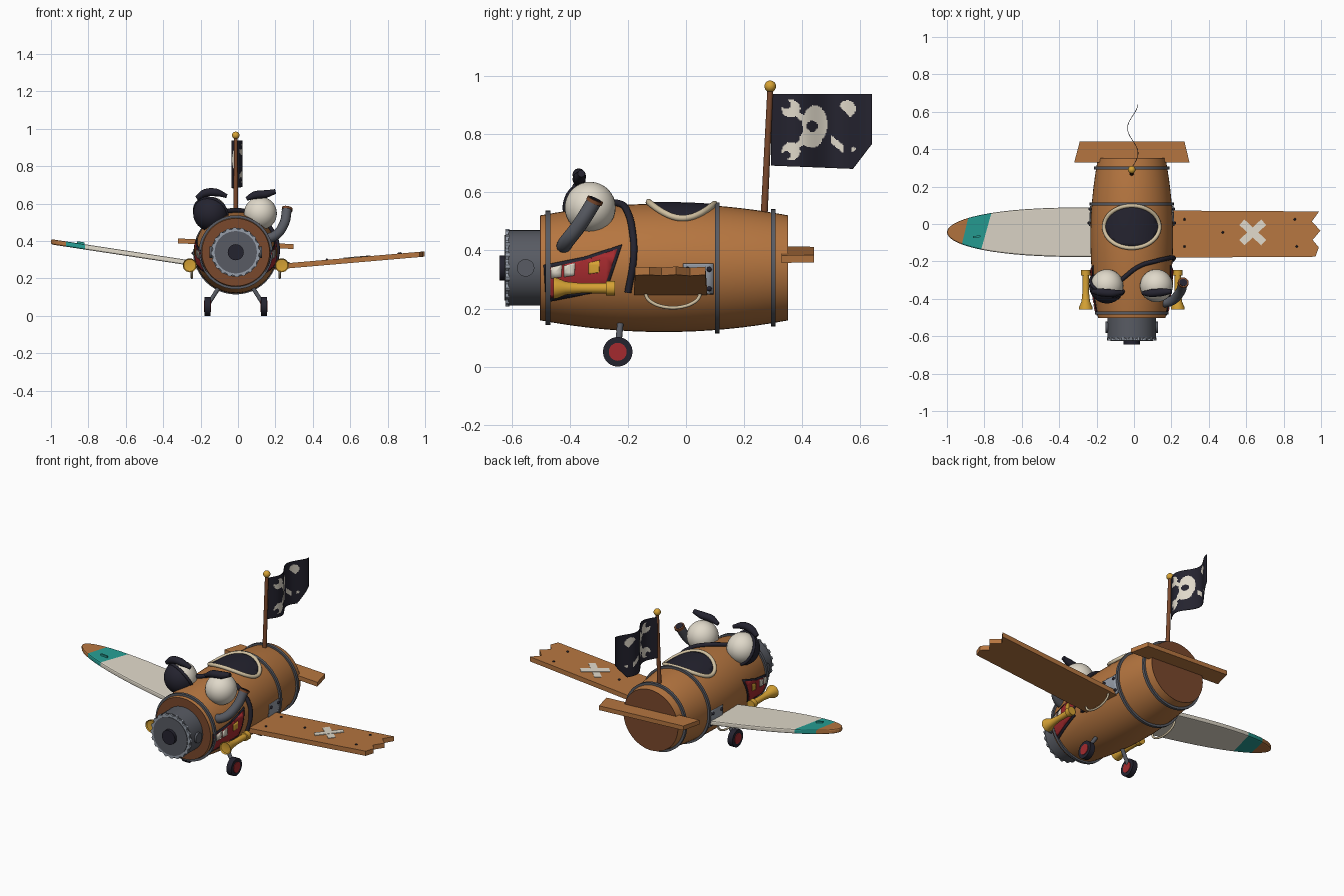
import bpy, bmesh, math
from mathutils import Vector, Matrix

cube = bpy.data.objects.get("Cube")
if cube:
    bpy.data.objects.remove(cube)

CX, CZ = -0.012, 0.34          # barrel axis


def material(name, *rgb):
    lin = [(c / 255 / 12.92 if c < 11 else ((c / 255 + 0.055) / 1.055) ** 2.4) for c in rgb]
    m = bpy.data.materials.new(name)
    m.use_nodes = True
    m.diffuse_color = (*lin, 1)
    m.node_tree.nodes["Principled BSDF"].inputs["Base Color"].default_value = (*lin, 1)
    return m


wood = material("wood", 182, 118, 64)
dark_wood = material("dark wood", 122, 72, 44)
metal = material("dark metal", 88, 91, 99)
steel = material("light steel", 150, 157, 168)
black = material("black", 36, 35, 47)
cream = material("cream", 224, 217, 202)
red = material("red", 164, 42, 46)
yellow = material("brass yellow", 214, 162, 52)
teal = material("teal", 38, 158, 148)
rope = material("rope beige", 208, 192, 160)


def finish(bm, name, *mats, smooth=True):
    bmesh.ops.recalc_face_normals(bm, faces=bm.faces)
    mesh = bpy.data.meshes.new(name)
    bm.to_mesh(mesh)
    bm.free()
    for m in mats:
        mesh.materials.append(m)
    ob = bpy.data.objects.new(name, mesh)
    bpy.context.collection.objects.link(ob)
    bpy.ops.object.select_all(action='DESELECT')
    bpy.context.view_layer.objects.active = ob
    ob.select_set(True)
    if smooth:
        bpy.ops.object.shade_smooth_by_angle(angle=math.radians(35))
    return ob


def lathe(name, profile, mat, x=CX, z=CZ, n=48):
    """Revolve (radius, y) points around a line along y."""
    bm = bmesh.new()
    vs = [bm.verts.new((r, y, 0)) for r, y in profile]
    es = [bm.edges.new(p) for p in zip(vs, vs[1:])]
    bmesh.ops.spin(bm, geom=vs + es, cent=(0, 0, 0), axis=(0, 1, 0), angle=2 * math.pi, steps=n)
    bmesh.ops.remove_doubles(bm, verts=bm.verts, dist=1e-4)
    bmesh.ops.translate(bm, verts=bm.verts, vec=(x, 0, z))
    return finish(bm, name, mat)


def rod(name, a, b, r, mat, r2=None, n=24):
    a, b = Vector(a), Vector(b)
    rot = (b - a).to_track_quat('Z', 'Y').to_matrix().to_4x4()
    bm = bmesh.new()
    bmesh.ops.create_cone(bm, cap_ends=True, segments=n, radius1=r, radius2=r if r2 is None else r2,
                          depth=(b - a).length, matrix=Matrix.Translation((a + b) / 2) @ rot)
    return finish(bm, name, mat)


def ball(name, c, r, mat, scale=(1, 1, 1), n=32):
    bm = bmesh.new()
    bmesh.ops.create_uvsphere(bm, u_segments=n, v_segments=n // 2, radius=r,
                              matrix=Matrix.Translation(c) @ Matrix.Diagonal((*scale, 1)))
    return finish(bm, name, mat)


def tube(name, pts, r, mat, radii=None, cyclic=False):
    cu = bpy.data.curves.new(name, 'CURVE')
    cu.dimensions, cu.bevel_depth, cu.bevel_resolution, cu.use_fill_caps = '3D', r, 4, True
    sp = cu.splines.new('BEZIER')
    sp.bezier_points.add(len(pts) - 1)
    sp.use_cyclic_u, sp.resolution_u = cyclic, 6
    for i, (bp, p) in enumerate(zip(sp.bezier_points, pts)):
        bp.co, bp.radius = p, radii[i] if radii else 1
        bp.handle_left_type = bp.handle_right_type = 'AUTO'
    cu.materials.append(mat)
    ob = bpy.data.objects.new(name, cu)
    bpy.context.collection.objects.link(ob)
    bpy.ops.object.select_all(action='DESELECT')
    bpy.context.view_layer.objects.active = ob
    ob.select_set(True)
    bpy.ops.object.convert(target='MESH')
    bpy.ops.object.shade_smooth_by_angle(angle=math.radians(40))


def slab(name, outline, h, place, *mats, cuts=(), bevel=0):
    """Extrude a flat outline, slice it along cut lines and map it with place(u, v, w)."""
    bm = bmesh.new()
    f = bm.faces.new([bm.verts.new((u, v, 0)) for u, v in outline])
    top = bmesh.ops.extrude_face_region(bm, geom=[f])["geom"]
    bmesh.ops.translate(bm, verts=[g for g in top if isinstance(g, bmesh.types.BMVert)], vec=(0, 0, h))
    normals = [(Vector(p), Vector(q)) for p, q in cuts]
    for p, q in normals:
        bmesh.ops.bisect_plane(bm, geom=bm.verts[:] + bm.edges[:] + bm.faces[:], plane_co=p, plane_no=q)
    for f in bm.faces:
        f.material_index = sum((f.calc_center_median() - p).dot(q) > 0 for p, q in normals)
    for v in bm.verts:
        v.co = place(*v.co)
    ob = finish(bm, name, *mats, smooth=False)
    if bevel:
        m = ob.modifiers.new("round_edge", 'BEVEL')
        m.width, m.segments = bevel, 2


def radius(y):
    return 0.221 - 0.04 * ((y + 0.075) / 0.425) ** 2


def on_barrel(u, v, lift, side):
    if side == 0:       # u, v are x, y seen from the top
        return Vector((u, v, CZ + math.sqrt((radius(v) + lift) ** 2 - (u - CX) ** 2)))
    return Vector((CX + side * math.sqrt((radius(u) + lift) ** 2 - (v - CZ) ** 2), u, v))


def decal(name, pts, mat, lift, side):
    """Thin plate that follows the barrel surface."""
    bm = bmesh.new()
    bm.faces.new([bm.verts.new((u, v, 0)) for u, v in pts])
    for axis in (0, 1):
        for i in range(-20, 20):
            no = Vector((1 - axis, axis, 0))
            bmesh.ops.bisect_plane(bm, geom=bm.verts[:] + bm.edges[:] + bm.faces[:],
                                   plane_co=no * i * 0.025, plane_no=no)
    for v in bm.verts:
        v.co = on_barrel(v.co.x, v.co.y, lift, side)
    m = finish(bm, name, mat).modifiers.new("thickness", 'SOLIDIFY')
    m.thickness, m.offset = 0.004, 0


def ring(n, a, b, cu=0, cv=0):
    return [(cu + a * math.cos(2 * math.pi * i / n), cv + b * math.sin(2 * math.pi * i / n)) for i in range(n)]


# Barrel body, end caps and hoops
lathe("barrel", [(radius(y), y) for y in [-0.5 + 0.85 * i / 16 for i in range(17)]], wood)
for name, y in (("front_cap", -0.5), ("back_cap", 0.35)):
    rod(name, (CX, y - 0.002, CZ), (CX, y + 0.002, CZ), radius(y), dark_wood, n=48)
for i, y in enumerate((-0.475, 0.107, 0.3)):
    r = radius(y)
    lathe(f"hoop_{i}", [(r - 0.01, y - 0.008), (r + 0.012, y - 0.008), (r + 0.012, y + 0.008),
                        (r - 0.01, y + 0.008)], metal)

# Engine drum
rod("engine_drum", (CX, -0.5, CZ), (CX, -0.612, CZ), 0.13, metal, n=40)
gear = [((0.133 if i % 4 < 2 else 0.124) * math.cos(i * math.pi / 40),
         (0.133 if i % 4 < 2 else 0.124) * math.sin(i * math.pi / 40)) for i in range(80)]
slab("engine_rim", gear, 0.014, lambda u, v, w: (CX + u, -0.608 - w, CZ + v), steel)
rod("engine_face", (CX, -0.61, CZ), (CX, -0.625, CZ), 0.113, metal, n=40)
rod("engine_hub", (CX, -0.62, CZ), (CX, -0.643, CZ), 0.043, black)
for s in (-1, 1):
    rod("engine_side_cap", (CX + s * 0.12, -0.552, CZ), (CX + s * 0.14, -0.552, CZ), 0.03, metal)

# Cockpit opening and padded rim
decal("cockpit_opening", ring(48, 0.145, 0.108, CX, -0.015), black, 0.004, 0)
tube("cockpit_rim", [on_barrel(u, v, 0.006, 0) for u, v in ring(24, 0.148, 0.113, CX, -0.015)],
     0.011, rope, cyclic=True)

# Parts on both sides: mouth, horn, bracket, rope loop, wheel
for s, tag in ((-1, "right"), (1, "left")):
    decal("mouth_outline_" + tag, [(-0.49, 0.35), (-0.35, 0.378), (-0.22, 0.42), (-0.272, 0.263), (-0.482, 0.222)],
          black, 0.004, s)
    decal("mouth_" + tag, [(-0.484, 0.338), (-0.35, 0.367), (-0.236, 0.405), (-0.28, 0.274), (-0.474, 0.235)],
          red, 0.007, s)
    for y, m in ((-0.465, cream), (-0.42, cream), (-0.335, yellow)):
        z = 0.318 + 0.12 * (y + 0.45)
        decal("tooth_" + tag, [(y, z + 0.025), (y + 0.038, z + 0.035), (y + 0.036, z - 0.008), (y, z - 0.013)],
              m, 0.01, s)
    lathe("horn_" + tag, [(0, -0.445), (0.032, -0.45), (0.037, -0.457), (0.036, -0.445), (0.023, -0.415),
                          (0.017, -0.36), (0.018, -0.276), (0.025, -0.275), (0.025, -0.245), (0, -0.245)],
          yellow, CX + s * 0.246, 0.27, 24)
    decal("bracket_" + tag, [(-0.01, 0.355), (0.095, 0.355), (0.095, 0.25), (-0.01, 0.25)], steel, 0.006, s)
    for y, z in ((0.08, 0.335), (0.08, 0.268), (0.005, 0.335)):
        ball("bolt", on_barrel(y, z, 0.008, s), 0.009, black, n=12)
    tube("rope_loop_" + tag, [(CX + s * 0.235, -0.045 + 0.095 * math.cos(a), 0.255 - 0.052 * math.sin(a))
                              for a in [math.pi * i / 8 for i in range(9)]], 0.006, rope)
    x = CX + s * 0.151
    rod("wheel_strut_" + tag, (CX + s * 0.085, -0.225, 0.16), (x, -0.235, 0.056), 0.011, metal)
    rod("tyre_" + tag, (x - 0.016, -0.235, 0.051), (x + 0.016, -0.235, 0.051), 0.051, black)
    rod("wheel_hub_" + tag, (x - 0.019, -0.235, 0.051), (x + 0.019, -0.235, 0.051), 0.031, red)


# Plank wing with broken end, cross patch and nails
def plank(u, v, w):
    return (u, v, 0.248 + 0.086 * (u - 0.2) + w)


slab("plank_wing", [(0.17, 0.072), (0.99, 0.067), (0.95, 0.013), (0.997, -0.035), (0.955, -0.085),
                    (0.988, -0.125), (0.97, -0.175), (0.17, -0.18)], 0.028, plank, wood)
for a in (0.75, -0.75):
    c, s = math.cos(a), math.sin(a)
    bar = [(0.635 + c * u - s * v, -0.045 + s * u + c * v)
           for u, v in ((-0.08, -0.02), (0.08, -0.02), (0.08, 0.02), (-0.08, 0.02))]
    slab("cross_patch", bar, 0.004 + 0.001 * s, lambda u, v, w: plank(u, v, w + 0.027), cream)
for x, y in ((0.27, 0.025), (0.27, -0.12), (0.475, -0.045), (0.86, 0.025), (0.87, -0.12)):
    ball("nail", plank(x, y, 0.028), 0.007, black, n=10)


# Board wing with rounded tip and painted bands
def board(u, v, w):
    return (u, v, 0.268 - 0.152 * (u + 0.25) + w)


side = []
for i in range(17):
    t = math.sin(math.pi / 2 * i / 16)
    side.append((-0.2 - 0.8 * t, 0.133 * max(0, 1 - t ** 2.6) ** 0.5))
outline = [(x, h - 0.044) for x, h in side] + [(x, -0.044 - h) for x, h in side[-2::-1]]
slab("board_wing", outline, 0.028, board, cream, teal, wood, bevel=0.01,
     cuts=[((-0.79, -0.04, 0), (-1, 0.28, 0)), ((-0.905, -0.045, 0), (-1, 0.24, 0))])
slab("board_fin", [(-0.86, -0.075), (-0.82, -0.07), (-0.82, -0.06), (-0.86, -0.065)], 0.018,
     lambda u, v, w: board(u, v, w + 0.02), teal)

# Tail plank
slab("tail_plank", [(-0.32, 0.328), (0.297, 0.328), (0.27, 0.44), (-0.29, 0.44)], 0.026,
     lambda u, v, w: (u, v, 0.372 - 0.05 * u + w), wood)

# Eyes, brows, eye patch and strap
ball("eye_left", (0.12, -0.33, 0.548), 0.088, cream)
ball("eye_right", (-0.145, -0.33, 0.548), 0.088, cream)
look = Vector((-0.3, -0.75, -0.45)).normalized()
turn = Matrix.Translation((-0.145, -0.33, 0.548)) @ look.to_track_quat('Z', 'Y').to_matrix().to_4x4()
bm = bmesh.new()
bmesh.ops.create_uvsphere(bm, u_segments=32, v_segments=20, radius=0.095)
bmesh.ops.delete(bm, geom=[v for v in bm.verts if v.co.z < -0.001], context='VERTS')
bmesh.ops.transform(bm, verts=bm.verts, matrix=turn)
finish(bm, "eye_patch", black).modifiers.new("thickness", 'SOLIDIFY').thickness = 0.008
tube("eye_patch_rim", [turn @ Vector((u, v, 0)) for u, v in ring(16, 0.093, 0.093)], 0.008, black, cyclic=True)
tube("brow_right", [(-0.22, -0.36, 0.628), (-0.18, -0.365, 0.655), (-0.12, -0.37, 0.66), (-0.06, -0.365, 0.64)],
     0.021, black, (0.6, 1, 1, 0.5))
tube("brow_left", [(0.045, -0.37, 0.625), (0.09, -0.37, 0.645), (0.15, -0.365, 0.652), (0.2, -0.36, 0.665)],
     0.021, black, (0.5, 1, 1, 0.6))
tube("strap", [(-0.07, -0.3, 0.56), on_barrel(0.03, -0.225, 0.008, 0), on_barrel(0.11, -0.2, 0.008, 0),
               on_barrel(-0.185, 0.47, 0.008, 1), on_barrel(-0.18, 0.38, 0.008, 1),
               on_barrel(-0.2, 0.255, 0.008, 1)], 0.012, black)

# Exhaust pipe
tube("exhaust_pipe", [(0.11, -0.42, 0.41), (0.19, -0.415, 0.425), (0.245, -0.365, 0.49), (0.262, -0.315, 0.57)],
     0.026, metal)
rod("exhaust_lip", (0.262, -0.317, 0.565), (0.264, -0.312, 0.576), 0.029, dark_wood)
rod("exhaust_hole", (0.263, -0.315, 0.572), (0.264, -0.312, 0.578), 0.021, black)

# Flag pole and waving flag
rod("flag_pole", (CX, 0.268, 0.5), (CX, 0.29, 0.955), 0.012, dark_wood, 0.01)
ball("pole_knob", (CX, 0.29, 0.965), 0.02, yellow)


def emblem(y, z):
    def near(a, b, r, sy=1.0):
        return math.hypot((y - a) / sy, z - b) < r
    if near(0.433, 0.828, 0.019):
        return False
    if near(0.443, 0.835, 0.065, 0.66) or near(0.43, 0.785, 0.03, 1.3):
        return True
    for b, sg in ((0.888, 1), (0.742, -1)):
        if near(0.362, b, 0.031) and not near(0.347, b + sg * 0.014, 0.014):
            return True
        if 0.37 < y < 0.43 and abs(z - b + sg * 0.85 * (y - 0.362)) < 0.013:
            return True
    return (near(0.557, 0.888, 0.029) and z > 0.868 - (y - 0.557)
            or abs(y - 0.522) < 0.022 and abs(z - 0.765 + 0.8 * (y - 0.522)) < 0.014
            or near(0.577, 0.748, 0.008))


bm = bmesh.new()
bmesh.ops.create_grid(bm, x_segments=90, y_segments=66, size=0.5)
for v in bm.verts:
    y = 0.295 + 0.345 * (v.co.x + 0.5)
    low = 0.692 - 0.04 * (y - 0.295) + max(0, y - 0.575) * 1.35
    v.co = (-0.008 + 0.028 * math.sin(2 * math.pi * (y - 0.31) / 0.27), y, low + (0.938 - low) * (v.co.y + 0.5))
for f in bm.faces:
    c = f.calc_center_median()
    f.material_index = int(emblem(c.y, c.z))
finish(bm, "flag", black, cream).modifiers.new("thickness", 'SOLIDIFY').thickness = 0.003
